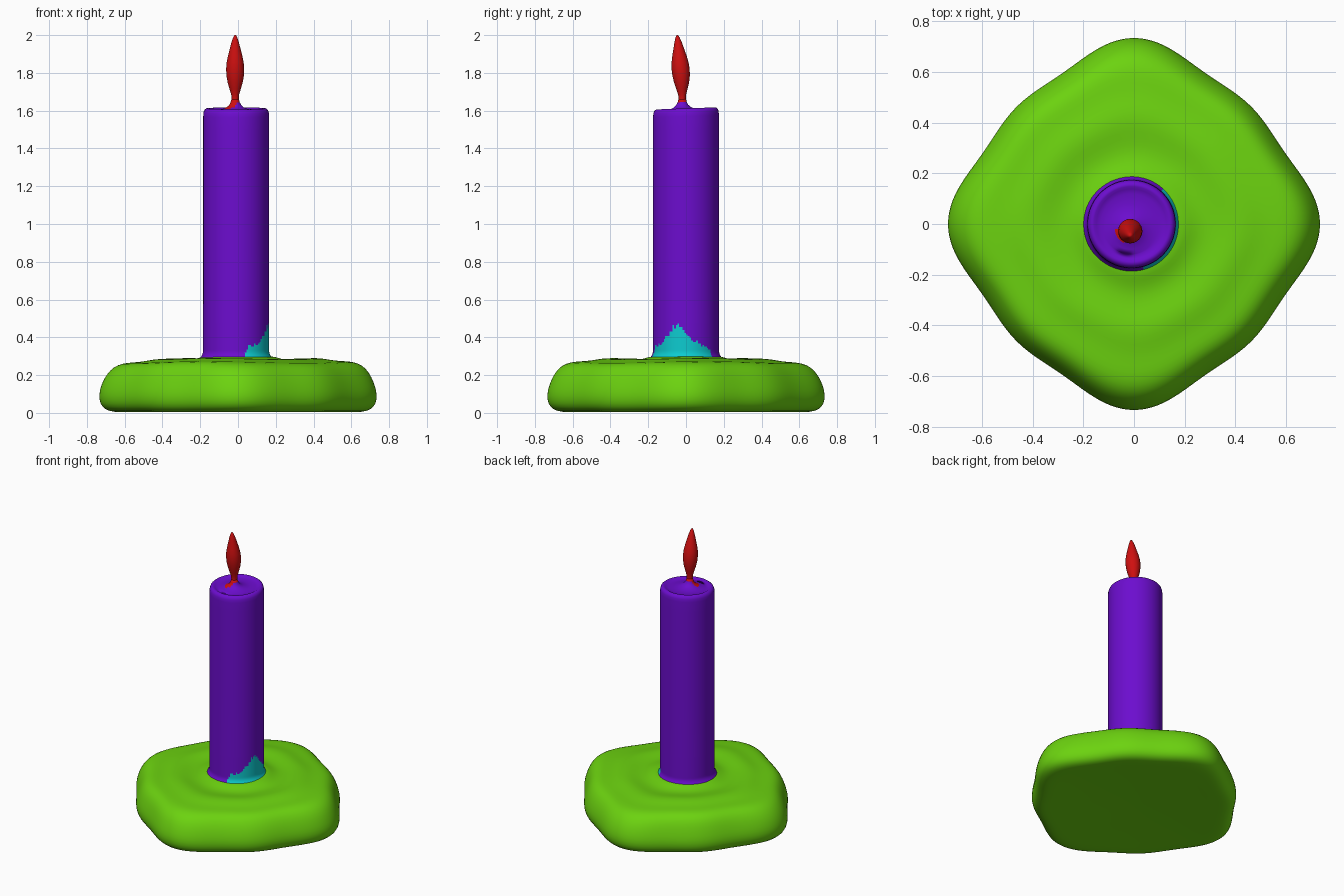
import bpy, bmesh, math, random
from math import cos, sin, tau, degrees, atan2

random.seed(4)
cube = bpy.data.objects.get("Cube")
if cube:
    bpy.data.objects.remove(cube, do_unlink=True)


def material(name, rgb):
    m = bpy.data.materials.new(name)
    m.use_nodes = True
    m.diffuse_color = (*rgb, 1)
    m.node_tree.nodes["Principled BSDF"].inputs["Base Color"].default_value = (*rgb, 1)
    return m


green = material("lime green", (0.15, 0.65, 0.005))
purple = material("violet", (0.15, 0.004, 0.62))
cyan = material("turquoise", (0.004, 0.6, 0.63))
red = material("flame red", (0.62, 0.005, 0.005))


def lathe(name, rings, segments, mats, shape=None, paint=None):
    """Skin rings (radius, z, centre x, centre y); the ends are capped."""
    bm = bmesh.new()
    loops = []
    for r, z, cx, cy in rings:
        loop = []
        for i in range(segments):
            a = tau * i / segments
            rr, zz = shape(r, z, a) if shape else (r, z)
            loop.append(bm.verts.new((cx + rr * cos(a), cy + rr * sin(a), zz)))
        loops.append(loop)
    for lo, hi in zip(loops, loops[1:]):
        for i in range(segments):
            j = (i + 1) % segments
            bm.faces.new((lo[i], lo[j], hi[j], hi[i]))
    bm.faces.new(loops[0][::-1])
    bm.faces.new(loops[-1])
    bm.normal_update()
    for f in bm.faces:
        f.smooth = True
        if paint:
            f.material_index = paint(f.calc_center_median())
    me = bpy.data.meshes.new(name)
    bm.to_mesh(me)
    bm.free()
    for m in mats:
        me.materials.append(m)
    ob = bpy.data.objects.new(name, me)
    bpy.context.collection.objects.link(ob)
    return ob


# Holder: soft four-lobed slab with faint ripples on top
def lobed(r, z, a):
    w = min(1, r / 0.66) ** 1.5
    wave = 0.059 * cos(4 * a) + 0.022 * cos(8 * a)
    lift = 0.006 * sin(3 * a + 1) * w if z > 0.2 else 0
    return r * (1 + w * wave), z + lift


slab = [(0.02, 0.018), (0.3, 0.014), (0.5, 0.008), (0.59, 0.003), (0.635, 0.008),
        (0.668, 0.03), (0.682, 0.07), (0.68, 0.115), (0.665, 0.165), (0.645, 0.21),
        (0.615, 0.248), (0.575, 0.266), (0.53, 0.27), (0.48, 0.274), (0.43, 0.286),
        (0.38, 0.288), (0.33, 0.279), (0.28, 0.274), (0.24, 0.28), (0.205, 0.292),
        (0.18, 0.3), (0.02, 0.3)]
holder = lathe("holder_base", [(r, z, 0, 0) for r, z in slab], 96, [green], lobed)
sub = holder.modifiers.new("soften", "SUBSURF")
sub.levels = sub.render_levels = 1

# Candle: flared foot, straight shaft, rounded rim, raised wick mound
CX, WX, WY = -0.01, -0.015, -0.02
SEG = 120
foot = [(0.175 + 0.018 * max(0, 1 - i / 5) ** 2, 0.288 + 0.008 * i, CX, 0) for i in range(25)]
shaft = [(0.174, z, CX, 0) for z in (0.6, 0.9, 1.2, 1.5, 1.57)]
rim = [(0.173, 1.59), (0.168, 1.604), (0.158, 1.612), (0.148, 1.612), (0.138, 1.606), (0.12, 1.602)]
rim = [(r, z, CX, 0) for r, z in rim]
mound = [(0.1, 1.602), (0.08, 1.605), (0.06, 1.611), (0.045, 1.618),
         (0.032, 1.63), (0.024, 1.645), (0.02, 1.66)]
mound = [(r, z, WX, WY) for r, z in mound]

jag = [random.uniform(-0.012, 0.012) for _ in range(SEG)]


def tilt(r, z, a):
    return r, z + (0.035 * r * sin(a) if z > 1.55 else 0)


def candle_paint(c):
    a = atan2(c.y, c.x - CX)
    d = degrees(a)
    # ragged turquoise patch at the foot of the left side
    if c.z < 0.5 and -75 < d < 47:
        edge = max(0.36, 0.47 - 0.11 * abs(d + 15) / 38)
        edge -= 0.03 * max(0, (abs(d + 14) - 52) / 8)
        if c.z < edge + jag[int(a / tau * SEG) % SEG]:
            return 1
    # red spill beside the wick
    if c.z > 1.595:
        if ((c.x + 0.042) / 0.036) ** 2 + ((c.y + 0.04) / 0.028) ** 2 < 1 or c.z > 1.64:
            return 2
    return 0


lathe("candle", foot + shaft + rim + mound, SEG, [purple, cyan, red], tilt, candle_paint)

# Flame: slim neck and a pointed teardrop leaning to the front
drop = [(0.021, 1.635), (0.019, 1.66), (0.021, 1.685), (0.03, 1.715), (0.04, 1.75),
        (0.046, 1.785), (0.048, 1.82), (0.045, 1.855), (0.038, 1.89), (0.029, 1.925),
        (0.02, 1.96), (0.012, 1.985), (0.004, 2.0)]
lathe("flame", [(r, z, WX, WY - 0.026 * max(0, (z - 1.66) / 0.34) ** 1.5) for r, z in drop],
      32, [red])
